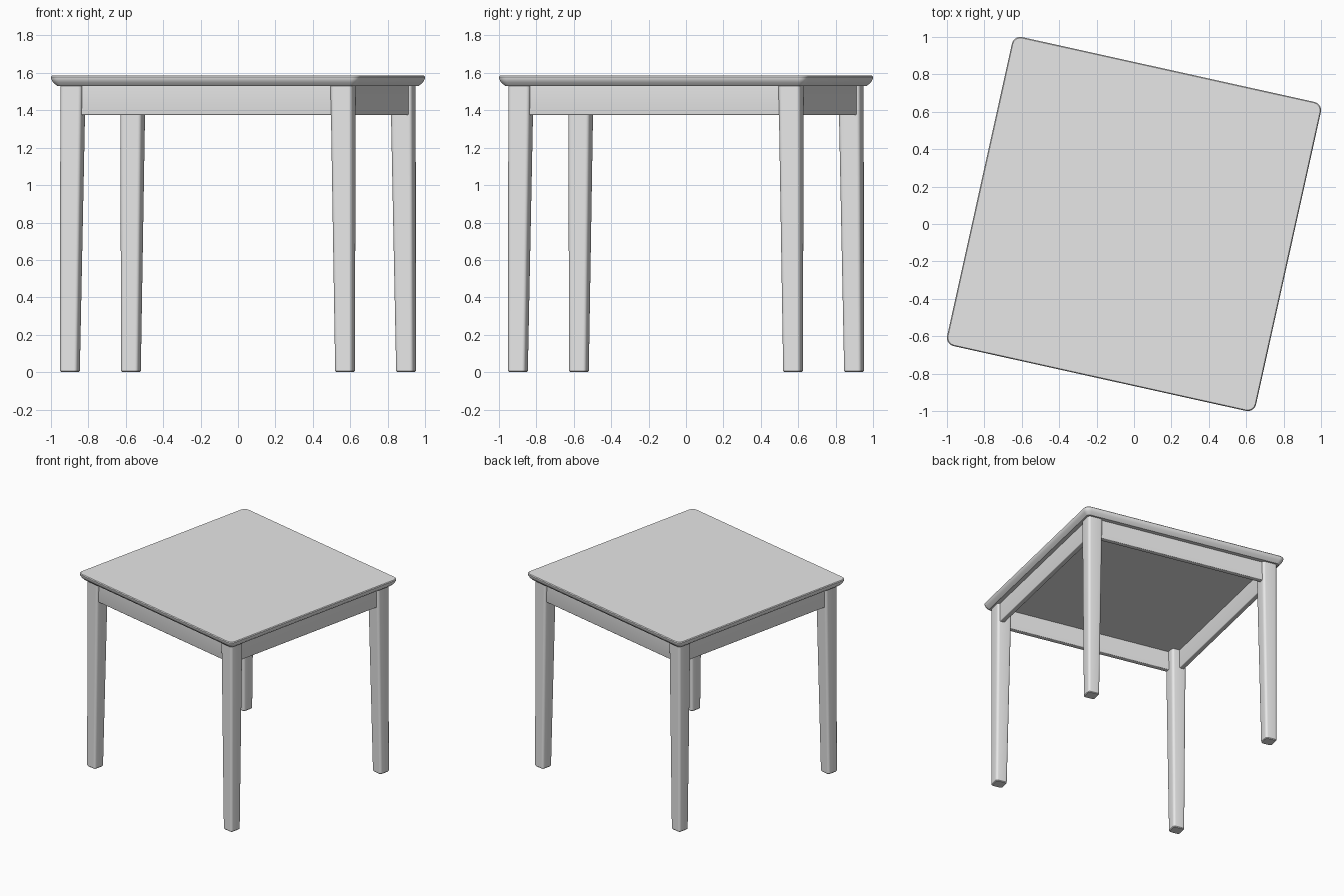
import bpy, bmesh, math
from mathutils import Matrix

cube = bpy.data.objects.get("Cube")
if cube:
    bpy.data.objects.remove(cube, do_unlink=True)

TURN = math.radians(-12.5)   # the whole table is turned about z
UNDERSIDE = 1.529            # underside of the table top
LEG_OUT = 0.80               # outer faces of the legs

grey = bpy.data.materials.new("light grey")
grey.use_nodes = True
grey.diffuse_color = (0.8, 0.8, 0.8, 1)
grey.node_tree.nodes["Principled BSDF"].inputs["Base Color"].default_value = (0.8, 0.8, 0.8, 1)


def finish(bm, name, turn):
    bmesh.ops.recalc_face_normals(bm, faces=bm.faces)
    mesh = bpy.data.meshes.new(name)
    bm.to_mesh(mesh)
    bm.free()
    mesh.materials.append(grey)
    obj = bpy.data.objects.new(name, mesh)
    bpy.context.collection.objects.link(obj)
    obj.rotation_euler.z = turn
    bpy.ops.object.select_all(action='DESELECT')
    obj.select_set(True)
    bpy.context.view_layer.objects.active = obj
    bpy.ops.object.shade_smooth_by_angle(angle=math.radians(35))
    return obj


def rounded_square(centre, half, radius, steps=5):
    points = []
    for corner in range(4):
        base = corner * math.pi / 2
        sx = 1 if corner in (0, 3) else -1
        sy = 1 if corner < 2 else -1
        for i in range(steps + 1):
            a = base + i / steps * math.pi / 2
            points.append((centre + sx * (half - radius) + radius * math.cos(a),
                           centre + sy * (half - radius) + radius * math.sin(a)))
    return points


def loft(name, rings, turn):
    """Skin a stack of rounded squares: (centre, half width, radius, z)."""
    bm = bmesh.new()
    loops = [[bm.verts.new((x, y, z)) for x, y in rounded_square(c, h, r)]
             for c, h, r, z in rings]
    for low, high in zip(loops, loops[1:]):
        for i in range(len(low)):
            j = (i + 1) % len(low)
            bm.faces.new((low[i], low[j], high[j], high[i]))
    bm.faces.new(loops[0])
    bm.faces.new(loops[-1])
    return finish(bm, name, turn)


# Table top with an undercut edge
edge = [(0.032, UNDERSIDE), (0.011, 1.549), (0.001, 1.567), (0, 1.579), (0.005, 1.585)]
loft("table_top", [(0, 0.846 - inset, 0.045 - inset * 0.6, z) for inset, z in edge], TURN)

# Legs taper on their inner sides only; aprons run between them
sides = ["back_left", "back_right", "front_right", "front_left"]
apron_names = ["left_apron", "back_apron", "right_apron", "front_apron"]
for k in range(4):
    turn = TURN + k * math.pi / 2
    loft(sides[k] + "_leg", [
        (LEG_OUT - 0.047, 0.042, 0.014, 0.0),
        (LEG_OUT - 0.047, 0.047, 0.018, 0.006),
        (LEG_OUT - 0.060, 0.060, 0.020, UNDERSIDE)], turn)

    bm = bmesh.new()
    size = Matrix.Diagonal((0.04, 1.40, 0.155, 1))
    place = Matrix.Translation((0.762, 0, 1.4525))
    bmesh.ops.create_cube(bm, size=1, matrix=place @ size)
    lower = [e for e in bm.edges if all(v.co.z < 1.4 for v in e.verts)
             and abs(e.verts[0].co.y - e.verts[1].co.y) > 1]
    bmesh.ops.bevel(bm, geom=lower, offset=0.006, segments=3, profile=0.5, affect='EDGES')
    finish(bm, apron_names[k], turn)
